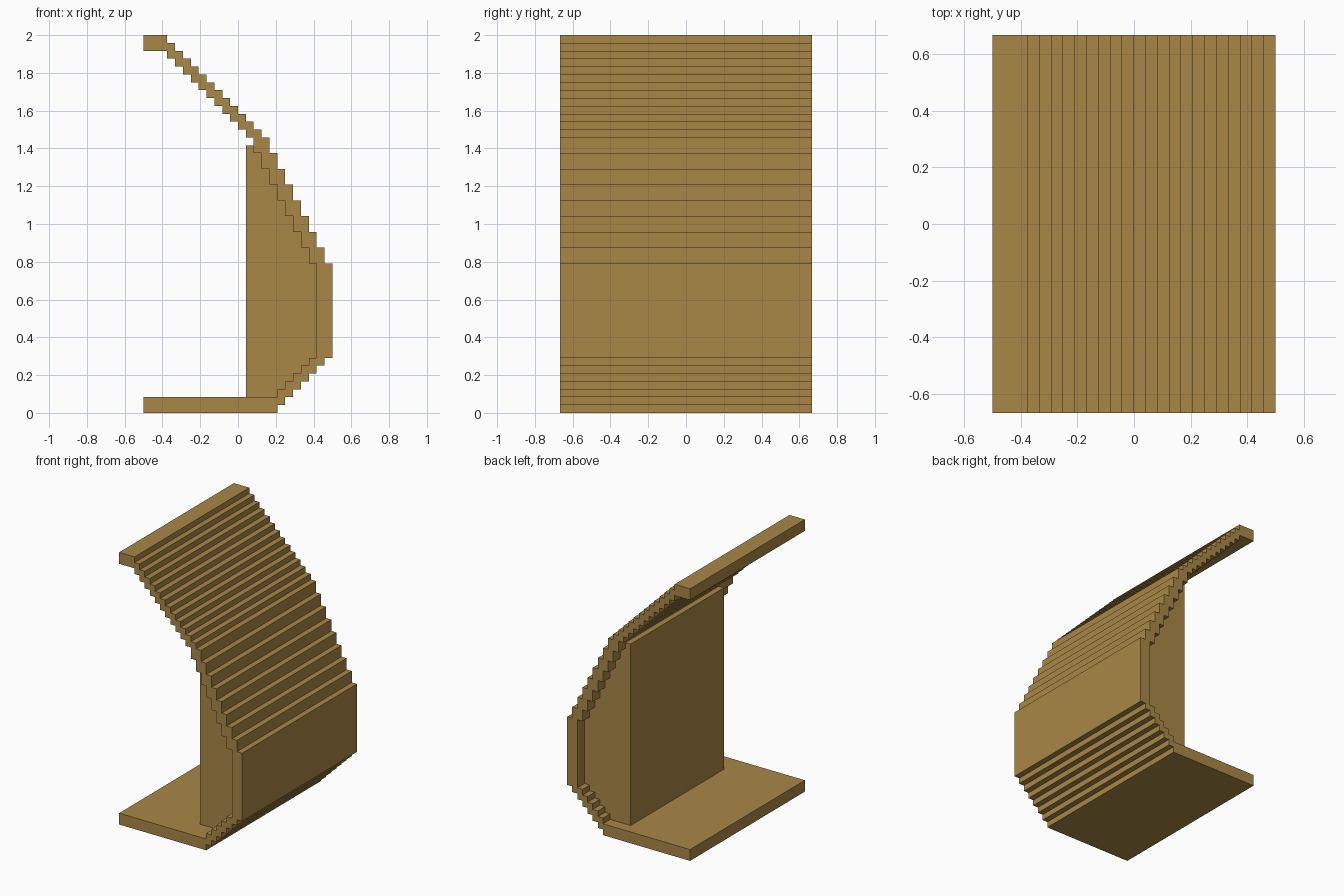
import bpy, bmesh

cube = bpy.data.objects.get("Cube")
if cube:
    bpy.data.objects.remove(cube, do_unlink=True)

U = 1 / 24  # stair grid size

wood = bpy.data.materials.new("tan wood")
wood.use_nodes = True
COLOR = (0.395, 0.243, 0.061, 1)
wood.diffuse_color = COLOR
wood.node_tree.nodes["Principled BSDF"].inputs["Base Color"].default_value = COLOR


def stairs(x, z, dx, dz, count):
    """Corner points of a run of steps: move along x first, then along z."""
    pts = [(x, z)]
    for _ in range(count):
        x += dx
        pts.append((x, z))
        z += dz
        pts.append((x, z))
    return pts


def extrude_profile(name, pts, y0, y1):
    """Flat-sided solid from an x-z outline given in grid units."""
    outline = [p for i, p in enumerate(pts) if p != pts[i - 1]]
    bm = bmesh.new()
    face = bm.faces.new([bm.verts.new((x * U, y0 * U, z * U)) for x, z in outline])
    ext = bmesh.ops.extrude_face_region(bm, geom=[face])
    moved = [g for g in ext["geom"] if isinstance(g, bmesh.types.BMVert)]
    bmesh.ops.translate(bm, verts=moved, vec=(0, (y1 - y0) * U, 0))
    bmesh.ops.recalc_face_normals(bm, faces=bm.faces)
    mesh = bpy.data.meshes.new(name)
    bm.to_mesh(mesh)
    bm.free()
    mesh.materials.append(wood)
    obj = bpy.data.objects.new(name, mesh)
    bpy.context.collection.objects.link(obj)
    return obj


# Inner surface of the curved wall, from the base up to the steep section's end
inner_low = [(5, 2)] + [(x, z) for i in range(5) for x, z in ((5 + i, 3 + i), (6 + i, 3 + i))]
inner_steep = stairs(10, 19, -1, 2, 7) + [(2, 33)]

# Stepped shell: top lip, shallow steps, steep steps, upright band, undercut, base
shell = [(-12, 46), (-12, 48), (-9, 48), (-9, 47)]
shell += stairs(-9, 47, 1, -1, 12)       # shallow outer steps
shell += stairs(3, 35, 1, -2, 8)         # steep outer steps
shell += [(12, 19), (12, 7)]             # upright band
shell += stairs(12, 7, -1, -1, 7)        # undercut steps
shell += [(-12, 0), (-12, 2)]            # base slab
shell += inner_low + inner_steep
shell += [(2, 35)] + stairs(2, 35, -1, 1, 10)  # shallow underside
shell += [(-9, 45), (-9, 46)]
extrude_profile("stepped_shell", shell, -16, 16)

# Solid core filling the hollow of the wall, set in from both ends
core = [(1, 2)] + inner_low + inner_steep + [(2, 34), (1, 34)]
extrude_profile("inner_core", core, -12, 14)
